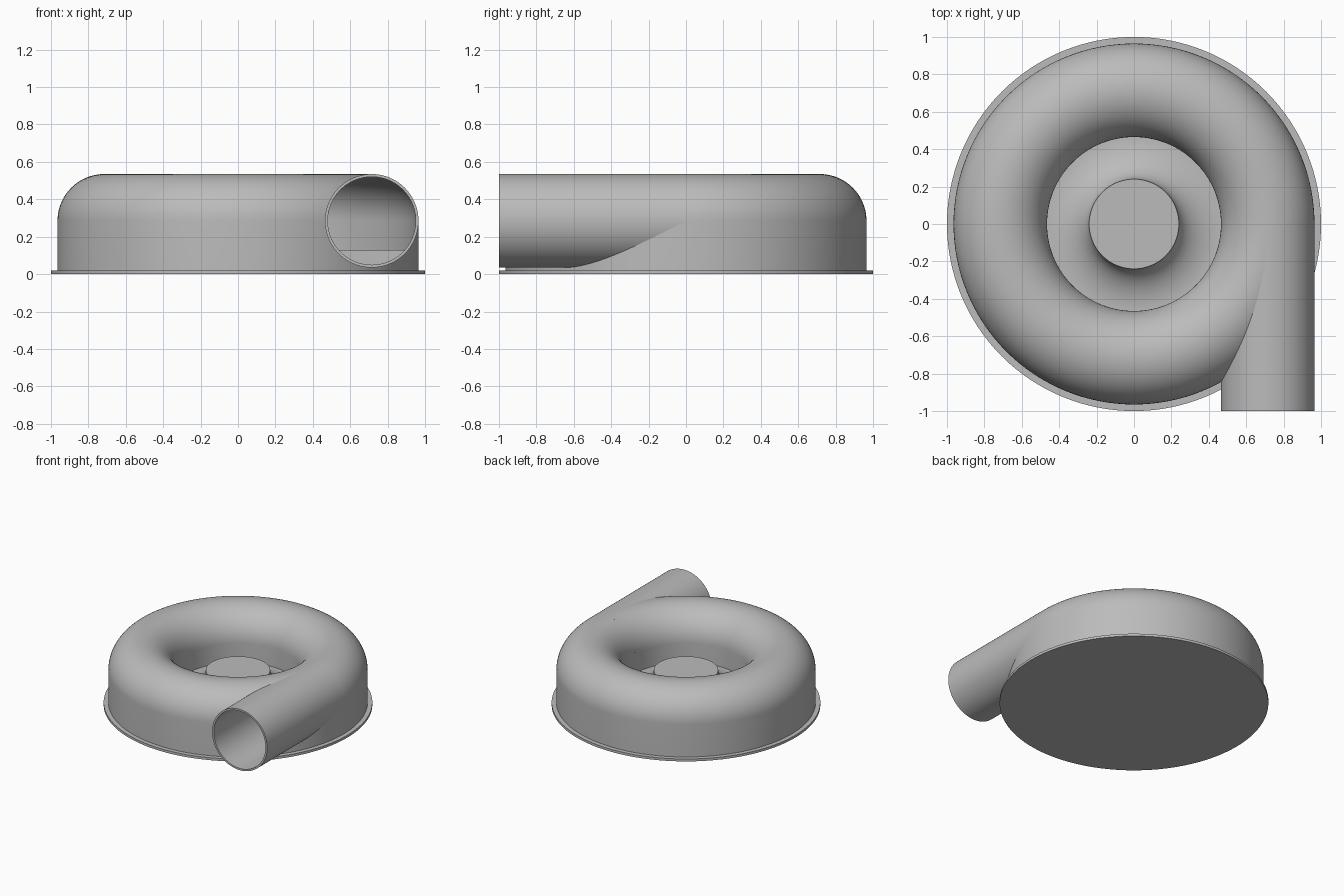
import bpy, bmesh
from math import sin, cos, pi, radians
from mathutils import Matrix, Vector

cube = bpy.data.objects.get("Cube")
if cube:
    bpy.data.objects.remove(cube, do_unlink=True)

SEGMENTS = 128
TUBE_X, TUBE_Z, TUBE_R, WALL = 0.715, 0.285, 0.25, 0.015
BASE_TOP, FLOOR_Z = 0.02, 0.13

metal = bpy.data.materials.new("cast_grey")
metal.use_nodes = True
grey = (0.5, 0.5, 0.5, 1)
metal.diffuse_color = grey
metal.node_tree.nodes["Principled BSDF"].inputs["Base Color"].default_value = grey


def arc(cx, cz, rx, rz, start, end, steps=24):
    """Points of an elliptical arc in the (radius, height) plane."""
    angles = [radians(start + (end - start) * i / steps) for i in range(steps + 1)]
    return [(cx + rx * cos(a), cz + rz * sin(a)) for a in angles]


def lathe(name, profile, closed=False):
    """Revolve a profile around z; a closed profile makes a hollow ring."""
    bm = bmesh.new()
    verts = [bm.verts.new((r, 0, z)) for r, z in profile]
    pairs = list(zip(verts, verts[1:]))
    if closed:
        pairs.append((verts[-1], verts[0]))
    edges = [bm.edges.new(p) for p in pairs]
    bmesh.ops.spin(bm, geom=verts + edges, cent=(0, 0, 0), axis=(0, 0, 1),
                   angle=2 * pi, steps=SEGMENTS, use_merge=True)
    bmesh.ops.remove_doubles(bm, verts=bm.verts, dist=0.0001)
    bmesh.ops.recalc_face_normals(bm, faces=bm.faces)
    mesh = bpy.data.meshes.new(name)
    bm.to_mesh(mesh)
    bm.free()
    mesh.materials.append(metal)
    obj = bpy.data.objects.new(name, mesh)
    bpy.context.collection.objects.link(obj)
    return obj


def lay_along_y(obj):
    """Turn a lathed part so that its axis follows the outlet."""
    turn = Matrix.Translation(Vector((TUBE_X, 0, TUBE_Z))) @ Matrix.Rotation(radians(90), 4, "X")
    obj.data.transform(turn)
    return obj


def select(obj):
    bpy.ops.object.select_all(action="DESELECT")
    obj.select_set(True)
    bpy.context.view_layer.objects.active = obj


def bore_out(obj, cutter):
    select(obj)
    mod = obj.modifiers.new("bore", "BOOLEAN")
    mod.operation, mod.solver, mod.object = "DIFFERENCE", "EXACT", cutter
    bpy.ops.object.modifier_apply(modifier=mod.name)


# Flat mounting plate
base = lathe("base_plate", [(0, 0), (1, 0), (1, BASE_TOP), (0, BASE_TOP)])

# Ring housing: straight skirt, round top, wall down into the inlet
outer_r, inner_r = TUBE_X + TUBE_R, TUBE_X - TUBE_R
outside = [(outer_r, BASE_TOP)] + arc(TUBE_X, TUBE_Z, TUBE_R, TUBE_R, 0, 180, 40) + [(inner_r, FLOOR_Z)]
inside_r = TUBE_R - WALL
inside = ([(inner_r + WALL, FLOOR_Z)] + arc(TUBE_X, TUBE_Z, inside_r, inside_r, 180, 0, 40)
          + [(outer_r - WALL, BASE_TOP)])
housing = lathe("ring_housing", outside + inside, closed=True)

# Central hub flaring out into the housing floor
flare = arc(inner_r, TUBE_Z, inner_r - 0.24, TUBE_Z - FLOOR_Z, 180, 270)
hub = lathe("hub_and_floor", [(0, TUBE_Z)] + flare
            + [(outer_r - WALL, FLOOR_Z), (outer_r - WALL, BASE_TOP), (0, BASE_TOP)])

# Straight outlet pipe leaving the ring along its tangent
bore_r = TUBE_R - WALL
pipe = lay_along_y(lathe("outlet_pipe", [(TUBE_R, 0), (TUBE_R, 1), (bore_r, 1), (bore_r, 0)], closed=True))

# Open the housing and floor where the pipe enters
cutter_r = bore_r + 0.003
cutter = lay_along_y(lathe("bore_cutter", [(0, 0.01), (cutter_r, 0.01), (cutter_r, 1.1), (0, 1.1)]))
cutter.hide_render = True
for part in (housing, hub):
    bore_out(part, cutter)
bpy.data.objects.remove(cutter, do_unlink=True)

for part in (base, housing, hub, pipe):
    select(part)
    bpy.ops.object.shade_smooth_by_angle(angle=radians(30))
